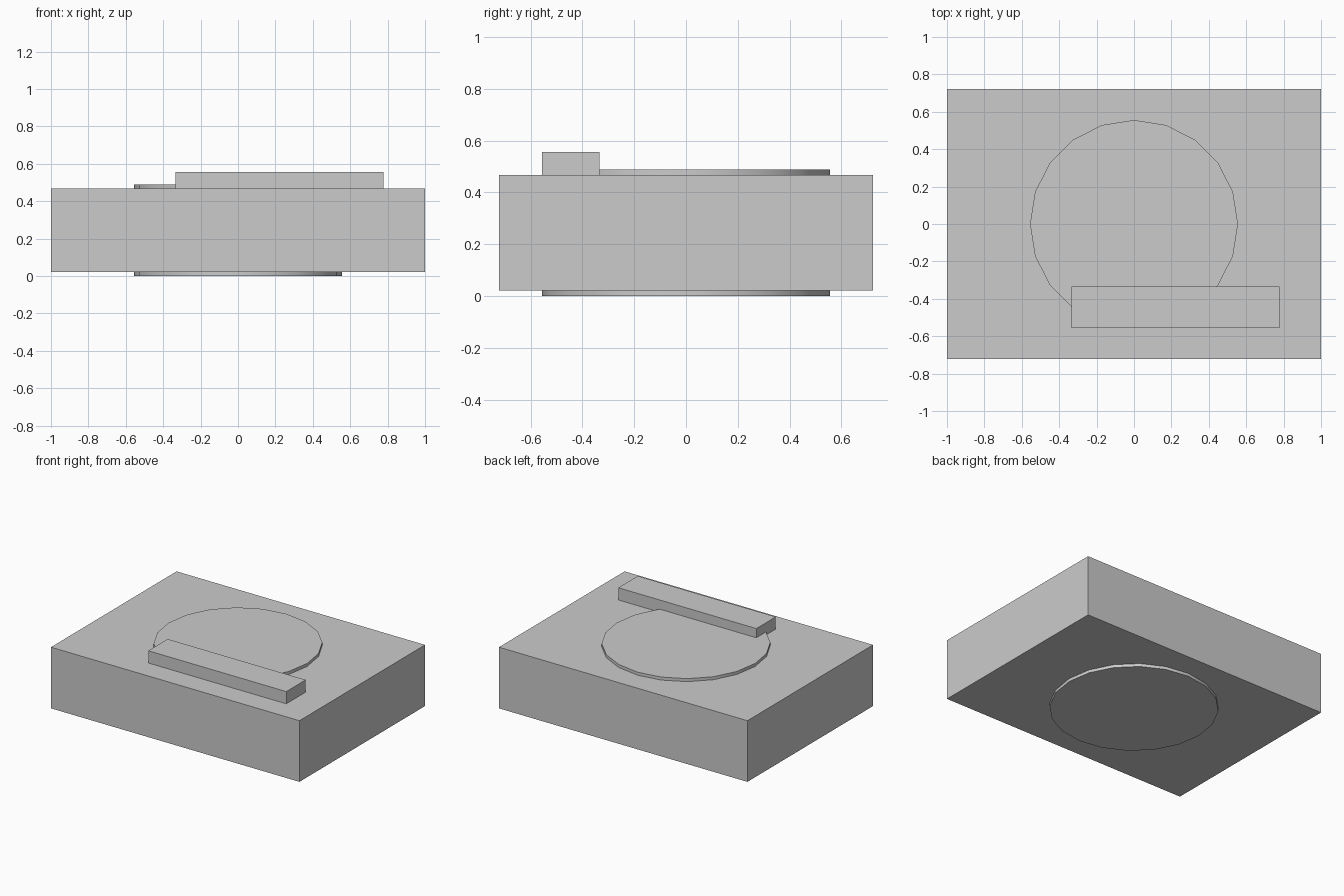
import bpy
import math

if "Cube" in bpy.data.objects:
    bpy.data.objects.remove(bpy.data.objects["Cube"])


def box(name, x, y, z):
    """Box from (min, max) ranges on each axis."""
    bpy.ops.mesh.primitive_cube_add(size=1, location=[sum(r) / 2 for r in (x, y, z)])
    ob = bpy.context.object
    ob.name = name
    ob.scale = [r[1] - r[0] for r in (x, y, z)]
    bpy.ops.object.transform_apply(location=False, rotation=False, scale=True)
    return ob


# Main block
box("body", (-1, 1), (-0.722, 0.722), (0.022, 0.467))

# Raised bar near the front edge, seated slightly into the body
box("top_bar", (-0.333, 0.778), (-0.556, -0.333), (0.445, 0.556))

# 20-sided disc running through the body, proud of top and bottom
bpy.ops.mesh.primitive_cylinder_add(vertices=20, radius=0.556, depth=0.489,
                                    location=(0, 0, 0.2445))
disc = bpy.context.object
disc.name = "round_disc"
bpy.ops.object.shade_smooth_by_angle(angle=math.radians(30))
